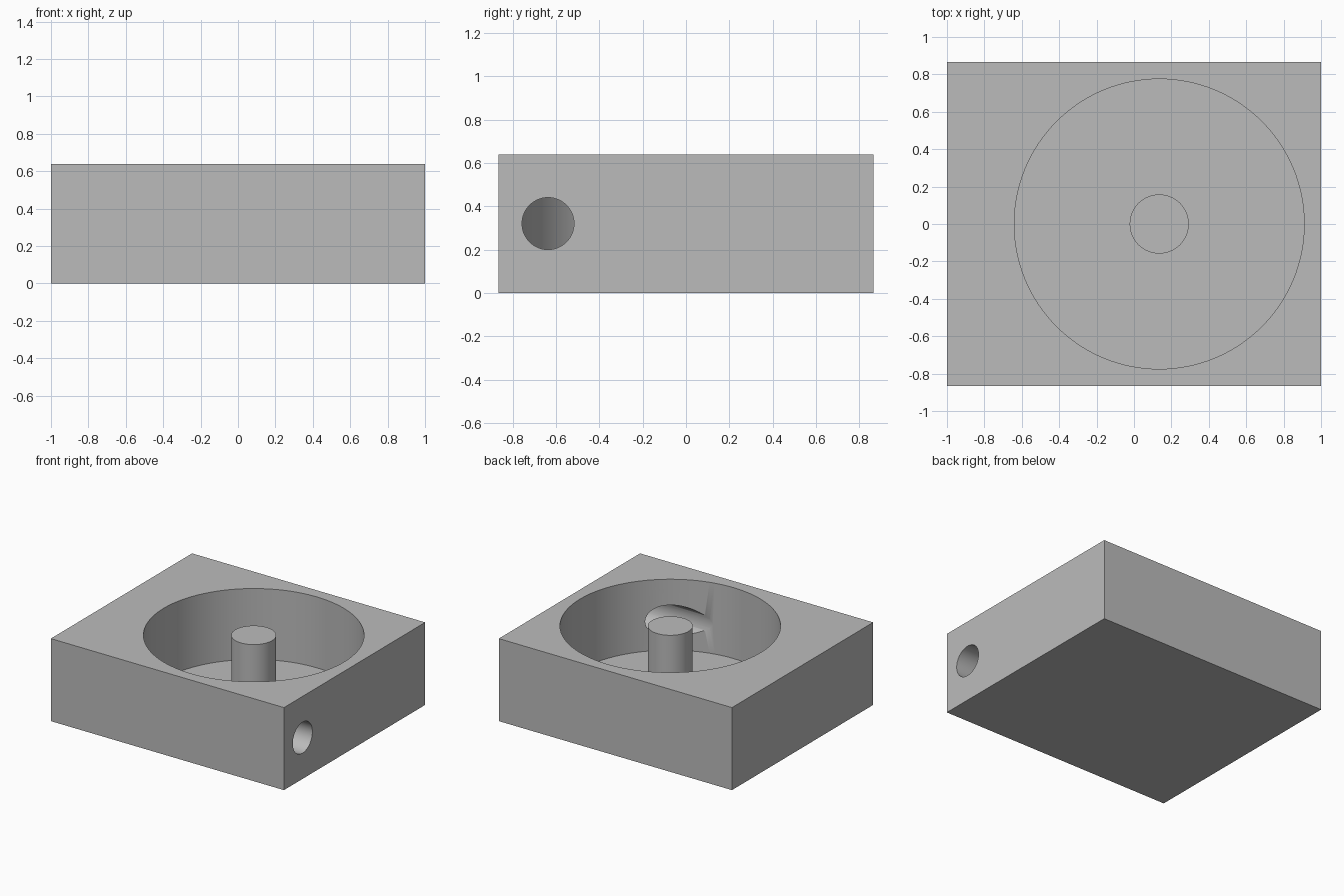
import bpy
from math import radians

cube = bpy.data.objects.get("Cube")
if cube:
    bpy.data.objects.remove(cube, do_unlink=True)

WIDTH, DEPTH, HEIGHT = 2.0, 1.73, 0.64
FLOOR = 0.09                      # thickness below the pocket
CENTRE_X = 0.135                  # pocket and post axis
POCKET_R, POST_R, PORT_R = 0.775, 0.158, 0.12

grey = bpy.data.materials.new("plain grey")
grey.use_nodes = True
colour = (0.5, 0.5, 0.5, 1)
grey.diffuse_color = colour
grey.node_tree.nodes["Principled BSDF"].inputs["Base Color"].default_value = colour


def cylinder(name, radius, length, centre, rotation=(0, 0, 0), sides=96):
    bpy.ops.mesh.primitive_cylinder_add(vertices=sides, radius=radius, depth=length,
                                        location=centre, rotation=rotation)
    ob = bpy.context.object
    ob.name = name
    ob.data.materials.append(grey)
    return ob


def cut(target, cutter):
    cutter.hide_render = True
    mod = target.modifiers.new("cut", 'BOOLEAN')
    mod.operation = 'DIFFERENCE'
    mod.solver = 'EXACT'
    mod.object = cutter
    bpy.context.view_layer.objects.active = target
    bpy.ops.object.modifier_apply(modifier=mod.name)
    bpy.data.objects.remove(cutter, do_unlink=True)


def smooth(ob):
    bpy.ops.object.select_all(action='DESELECT')
    ob.select_set(True)
    bpy.context.view_layer.objects.active = ob
    bpy.ops.object.shade_smooth_by_angle(angle=radians(30))


# Rectangular housing
bpy.ops.mesh.primitive_cube_add(size=1, location=(0, 0, HEIGHT / 2))
housing = bpy.context.object
housing.name = "housing"
housing.scale = (WIDTH, DEPTH, HEIGHT)
bpy.ops.object.transform_apply(location=True, rotation=True, scale=True)
housing.data.materials.append(grey)

# Round pocket, open at the top
cut(housing, cylinder("pocket_cutter", POCKET_R, HEIGHT,
                      (CENTRE_X, 0, FLOOR + HEIGHT / 2), sides=128))

# Side port, entering the pocket along its front wall
port_end = WIDTH / 2 + 0.1
cut(housing, cylinder("port_cutter", PORT_R, port_end - CENTRE_X,
                      ((port_end + CENTRE_X) / 2, -0.637, HEIGHT / 2),
                      rotation=(0, radians(90), 0), sides=64))
smooth(housing)

# Central post, flush with the top of the housing
post = cylinder("centre_post", POST_R, HEIGHT - FLOOR,
                (CENTRE_X, 0, (HEIGHT + FLOOR) / 2))
smooth(post)
